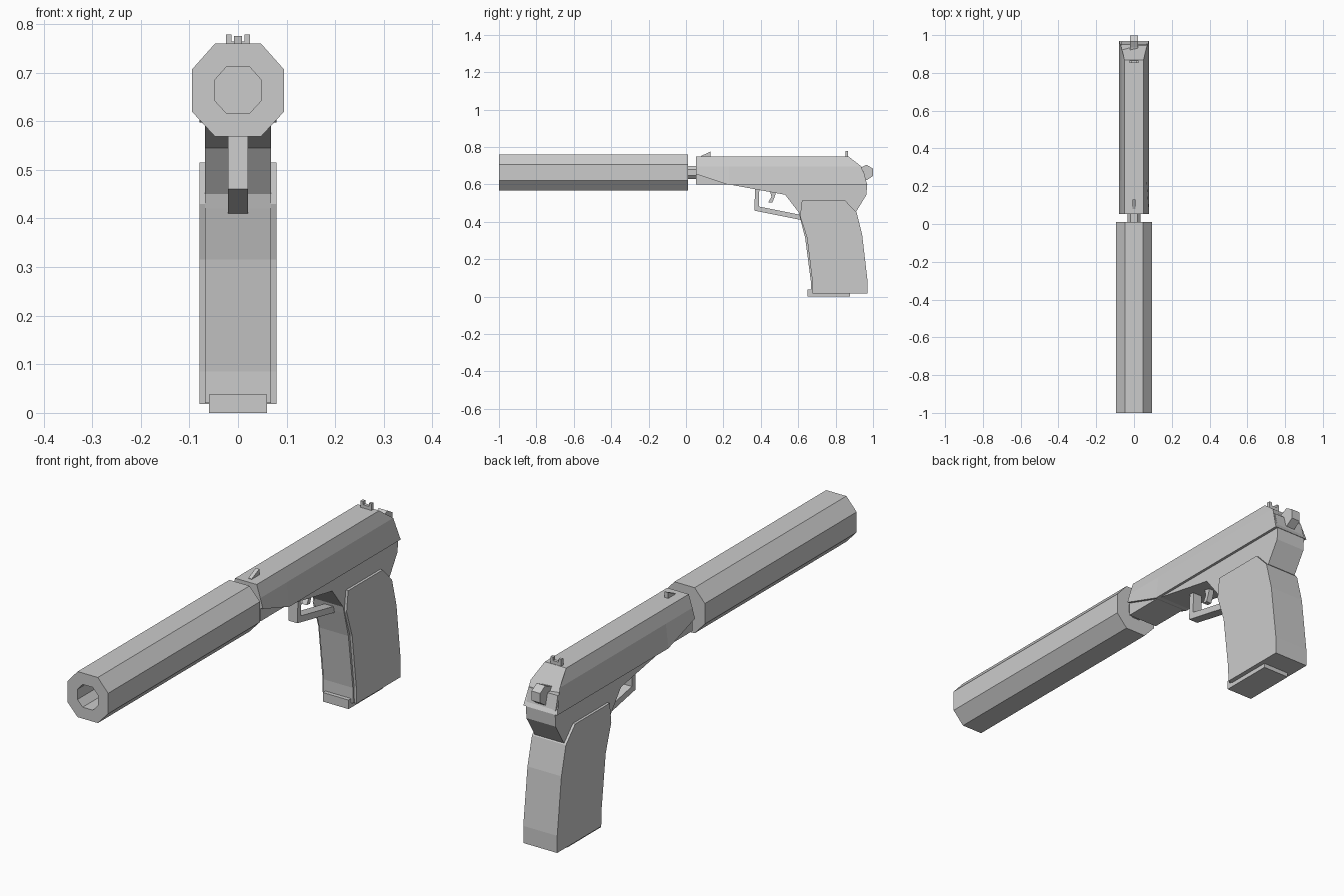
import bpy, bmesh

if "Cube" in bpy.data.objects:
    bpy.data.objects.remove(bpy.data.objects["Cube"])


def loft(name, rings):
    """Skin a series of equal-length point rings and cap both ends."""
    bm = bmesh.new()
    rows = [[bm.verts.new(p) for p in ring] for ring in rings]
    n = len(rows[0])
    for a, b in zip(rows, rows[1:]):
        for i in range(n):
            j = (i + 1) % n
            bm.faces.new((a[i], a[j], b[j], b[i]))
    bm.faces.new(rows[0])
    bm.faces.new(rows[-1])
    bmesh.ops.recalc_face_normals(bm, faces=bm.faces)
    mesh = bpy.data.meshes.new(name)
    bm.to_mesh(mesh)
    bm.free()
    obj = bpy.data.objects.new(name, mesh)
    bpy.context.collection.objects.link(obj)
    return obj


def plate(name, profile, x0, x1):
    """Extrude a side profile of (y, z) points from x0 to x1."""
    return loft(name, [[(x, y, z) for y, z in profile] for x in (x0, x1)])


def octagon(y, s):
    """Octagon across the bore axis; s scales the suppressor section."""
    pts = [(.047, .096), (.095, .042), (.095, -.044), (.047, -.096)]
    pts += [(-x, z) for x, z in reversed(pts)]
    return [(x * s, y, .664 + z * s) for x, z in pts]


# Suppressor with recessed bore, and the barrel joining it to the slide
loft("suppressor", [octagon(.01, 1), octagon(-1, 1), octagon(-1, .5), octagon(-.6, .5)])
loft("barrel", [octagon(0, .37), octagon(.08, .37)])


# Slide: tapered section, lower edge rising at the muzzle, sloped rear
def section(low, mid, top):
    half = [(.079, *low), (.067, *mid), (.05, *top)]
    return half + [(-x, y, z) for x, y, z in reversed(half)]


loft("slide", [section((.053, .655), (.053, .697), (.053, .75)),
               section((.23, .597), (.23, .697), (.23, .75)),
               section((.97, .597), (.937, .697), (.868, .75))])

# Frame with front strap of the grip
plate("frame", [(.053, .67), (.053, .6), (.23, .6), (.53, .545), (.603, .45), (.61, .42),
                (.637, .315), (.667, .085), (.667, .02), (.8, .02), (.89, .45), (.91, .455),
                (.965, .545), (.968, .6), (.95, .67)], -.068, .068)

# Wrap-around grip
plate("grip", [(.62, .515), (.85, .515), (.912, .45), (.942, .33), (.97, .09), (.97, .018),
               (.677, .018), (.675, .085), (.647, .315), (.61, .43)], -.079, .079)

# Magazine base
plate("magazine_base", [(.65, 0), (.65, .038), (.69, .038), (.69, .025), (.877, .025),
                        (.877, 0)], -.06, .06)

# Trigger guard and trigger
plate("trigger_guard", [(.37, .58), (.365, .46), (.615, .41), (.615, .437), (.39, .482),
                        (.392, .58)], -.021, .021)
plate("trigger", [(.447, .57), (.457, .535), (.44, .505), (.462, .503), (.478, .545),
                  (.478, .57)], -.012, .012)

# Hammer
plate("hammer", [(.9, .68), (.935, .69), (.965, .705), (.999, .685), (.999, .645),
                 (.965, .622), (.935, .65), (.9, .65)], -.02, .02)

# Sights
plate("front_sight", [(.08, .745), (.08, .752), (.13, .775), (.13, .745)], -.008, .008)
plate("rear_sight_base", [(.852, .745), (.852, .764), (.866, .764), (.866, .745)], -.025, .025)
for side, x in (("left", -.025), ("right", .013)):
    plate("rear_sight_" + side, [(.852, .762), (.852, .778), (.866, .778), (.866, .762)],
          x, x + .012)
